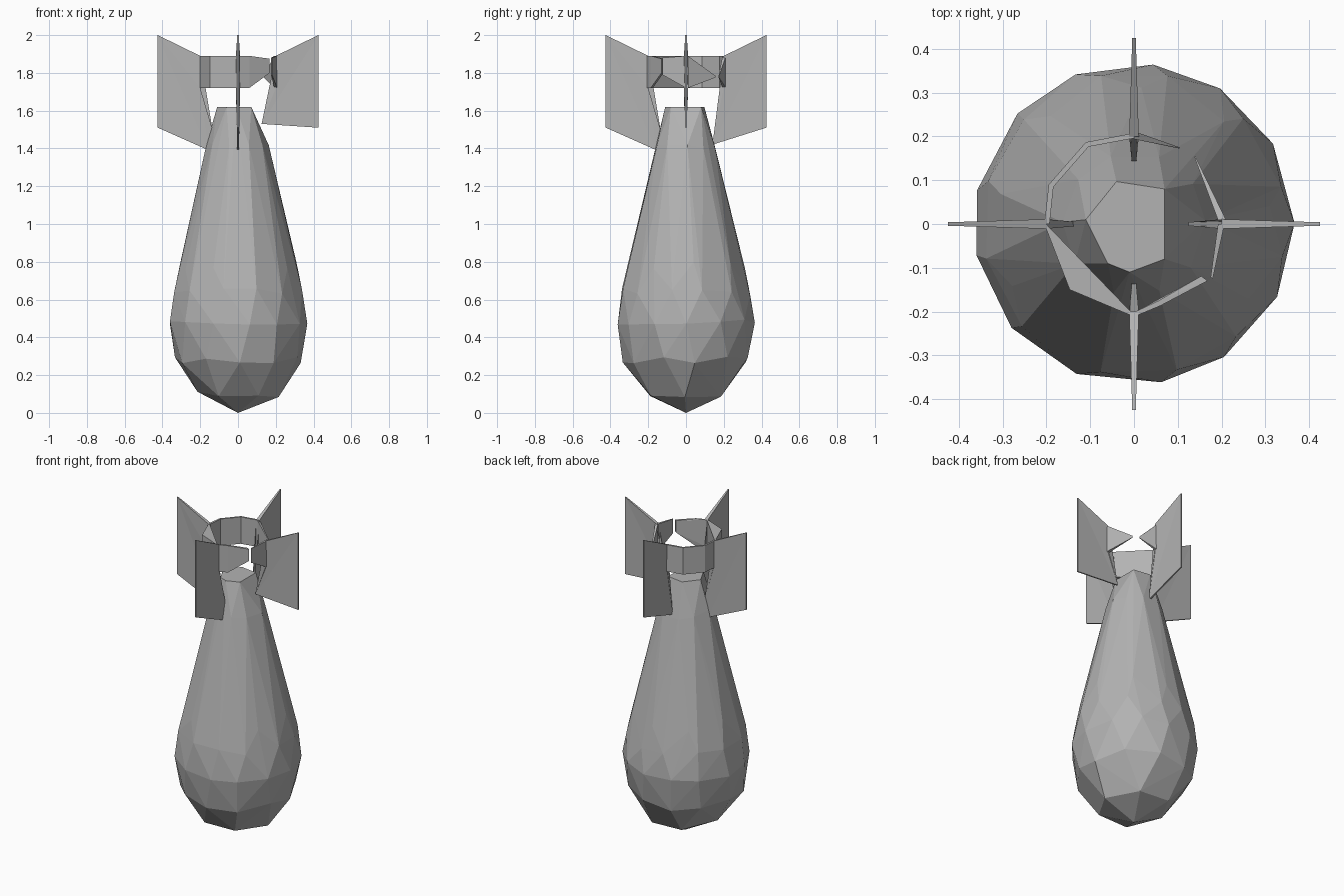
import bpy, bmesh, math, random
from mathutils import Vector, Matrix

random.seed(4)
old = bpy.data.objects.get("Cube")
if old:
    bpy.data.objects.remove(old, do_unlink=True)

# Single metal colour
metal = bpy.data.materials.new("grey_metal")
metal.use_nodes = True
GREY = (0.45, 0.45, 0.45, 1)
metal.diffuse_color = GREY
metal.node_tree.nodes["Principled BSDF"].inputs["Base Color"].default_value = GREY


def finish(bm, name):
    bmesh.ops.recalc_face_normals(bm, faces=bm.faces)
    mesh = bpy.data.meshes.new(name)
    bm.to_mesh(mesh)
    bm.free()
    mesh.materials.append(metal)
    obj = bpy.data.objects.new(name, mesh)
    bpy.context.collection.objects.link(obj)
    return obj


def hull(name, points):
    bm = bmesh.new()
    for p in points:
        bm.verts.new(p)
    bmesh.ops.convex_hull(bm, input=bm.verts)
    loose = [v for v in bm.verts if not v.link_faces]
    bmesh.ops.delete(bm, geom=loose, context="VERTS")
    return finish(bm, name)


# Faceted teardrop body: rings of (height, radius, sides, turn) wrapped in a hull
RINGS = [(0.10, 0.215, 6, 0.0), (0.28, 0.335, 11, 0.3), (0.48, 0.367, 13, 0.0),
         (0.64, 0.347, 12, 0.5), (0.78, 0.312, 9, 0.2), (1.42, 0.163, 10, 0.0)]
body = [Vector((0, 0, 0))]
for z, r, sides, turn in RINGS:
    for i in range(sides):
        a = math.tau * (i + turn) / sides + random.uniform(-0.05, 0.05)
        body.append(Vector((r * math.cos(a), r * math.sin(a),
                            z + random.uniform(-0.02, 0.02))))
# Flat six-sided tail end
TAIL = [(-0.04, 0.097), (0.07, 0.08), (0.07, -0.08),
        (-0.01, -0.11), (-0.06, -0.09), (-0.11, 0.01)]
body += [Vector((x, y, 1.62)) for x, y in TAIL]
hull("body", body)


# Tail fins: outline of (radius, height, half thickness), turned about z
def fin(name, angle, root):
    outline = [(0.425, 1.51, 0.004), (0.425, 2.0, 0.004),
               (0.2, 1.89, 0.011), (0.2, 1.72, 0.011)] + root
    bm = bmesh.new()
    sides = [[bm.verts.new((r, s * t, z)) for r, z, t in outline] for s in (-1, 1)]
    n = len(outline)
    for loop in sides:
        bm.faces.new(loop)
    for i in range(n):
        j = (i + 1) % n
        bm.faces.new((sides[0][i], sides[0][j], sides[1][j], sides[1][i]))
    bmesh.ops.triangulate(bm, faces=[f for f in bm.faces if len(f.verts) > 4])
    bmesh.ops.rotate(bm, verts=bm.verts, matrix=Matrix.Rotation(angle, 3, "Z"))
    finish(bm, name)


LONG_ROOT = [(0.135, 1.5, 0.005), (0.155, 1.39, 0.005)]
fin("left_fin", 0, [(0.125, 1.53, 0.004)])
fin("back_fin", math.pi / 2, [(0.14, 1.42, 0.005)])
fin("right_fin", math.pi, LONG_ROOT)
fin("front_fin", -math.pi / 2, LONG_ROOT)


# Tail band pieces: each end is (x, y, low, high, thickness), thickened inwards
def band(name, *ends):
    points = []
    for x, y, low, high, thick in ends:
        inner = Vector((x, y, 0)) * (1 - thick / math.hypot(x, y))
        for z in (low, high):
            points += [Vector((x, y, z)), Vector((inner.x, inner.y, z))]
    hull(name, points)


LOW, HIGH = 1.72, 1.89
ARC = [(0, 0.208), (-0.11, 0.187), (-0.195, 0.09), (-0.205, 0)]
for i in range(3):
    band("back_band_%d" % (i + 1),
         *[(x, y, LOW, HIGH, 0.012) for x, y in ARC[i:i + 2]])
band("front_right_band", *[(x, y, LOW, HIGH, 0.004)
                           for x, y in [(-0.205, 0), (-0.147, -0.15), (0, -0.212)]])

# Broken band pieces on the left half
band("front_left_band", (0, -0.212, LOW, HIGH, 0.01), (0.06, -0.187, LOW, HIGH, 0.012),
     (0.168, -0.13, 1.8, 1.875, 0.018))
band("left_band_stub", (0.207, 0, LOW, HIGH, 0.015), (0.18, -0.125, 1.79, 1.88, 0.006))
band("left_band_shard", (0.21, 0.01, LOW, HIGH, 0.018), (0.14, 0.155, 1.775, 1.785, 0.003))
band("back_band_shard", (0, 0.212, LOW, HIGH, 0.018), (0.105, 0.175, 1.775, 1.785, 0.003))
